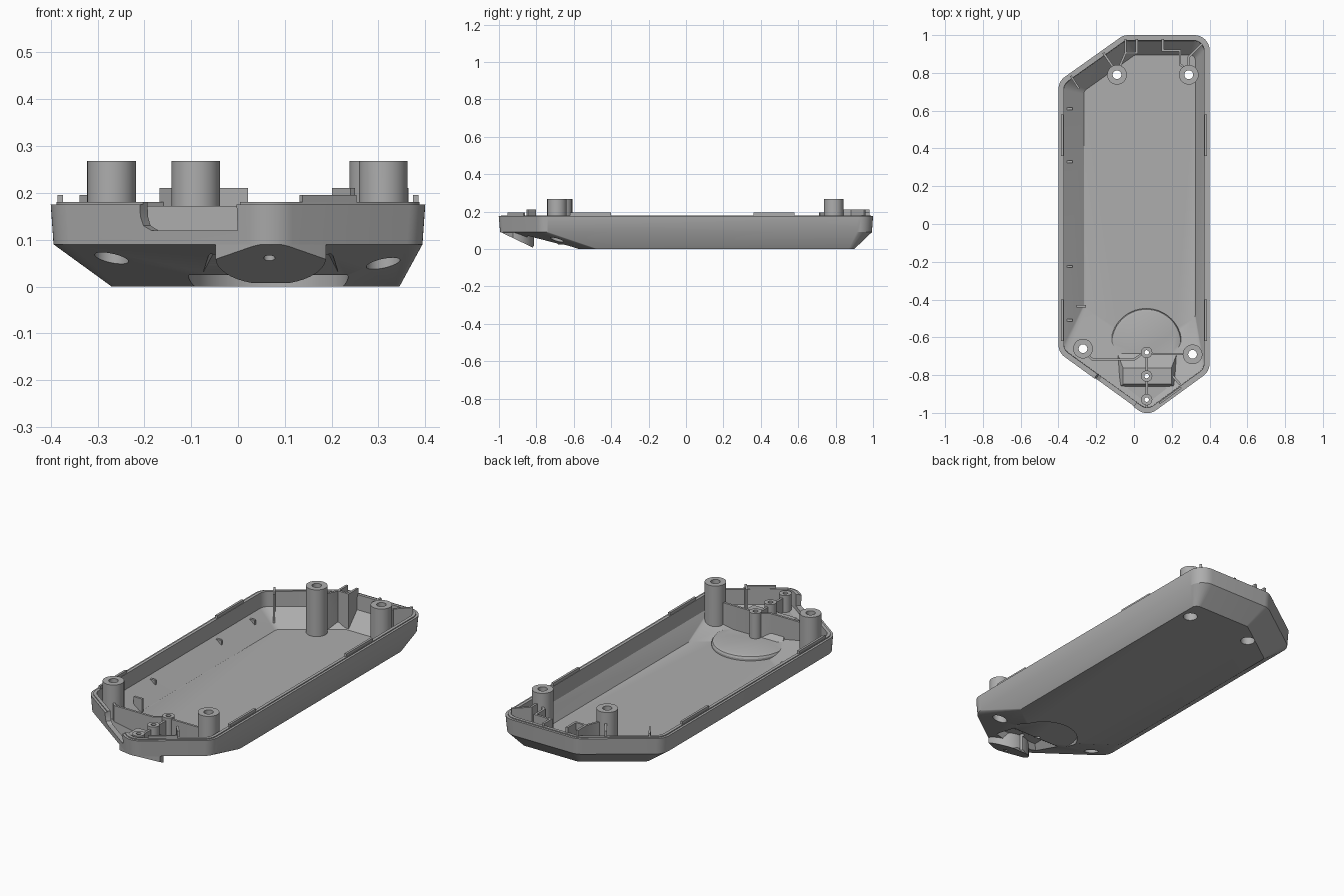
import bpy, bmesh
from math import cos, sin, pi, atan2
from mathutils import Vector

cube = bpy.data.objects.get("Cube")
if cube:
    bpy.data.objects.remove(cube)

grey = bpy.data.materials.new("mid grey plastic")
grey.use_nodes = True
grey.diffuse_color = (0.42, 0.42, 0.42, 1)
grey.node_tree.nodes["Principled BSDF"].inputs["Base Color"].default_value = (0.42, 0.42, 0.42, 1)


def add(name, bm):
    bmesh.ops.recalc_face_normals(bm, faces=bm.faces)
    mesh = bpy.data.meshes.new(name)
    bm.to_mesh(mesh)
    bm.free()
    mesh.materials.append(grey)
    ob = bpy.data.objects.new(name, mesh)
    bpy.context.collection.objects.link(ob)
    return ob


def loft(name, rings):
    """Closed solid through rings of equal point count."""
    bm = bmesh.new()
    loops = [[bm.verts.new(p) for p in ring] for ring in rings]
    n = len(loops[0])
    for a, b in zip(loops, loops[1:]):
        for i in range(n):
            j = (i + 1) % n
            bm.faces.new((a[i], a[j], b[j], b[i]))
    bm.faces.new(loops[0])
    bm.faces.new(loops[-1])
    return add(name, bm)


def turned(name, x, y, steps, n=40):
    """Upright turned solid from (radius, height) steps."""
    return loft(name, [[(x + r * cos(2 * pi * i / n), y + r * sin(2 * pi * i / n), z)
                        for i in range(n)] for r, z in steps])


def hull(name, points):
    bm = bmesh.new()
    for p in points:
        bm.verts.new(p)
    bmesh.ops.convex_hull(bm, input=bm.verts)
    return add(name, bm)


def ribbon(name, path, z0, z1, thick=0.012):
    """Thin upright wall along a path."""
    bm = bmesh.new()
    cols = [(bm.verts.new((x, y, z0)), bm.verts.new((x, y, z1))) for x, y in path]
    for a, b in zip(cols, cols[1:]):
        bm.faces.new((a[0], b[0], b[1], a[1]))
    ob = add(name, bm)
    mod = ob.modifiers.new("thickness", 'SOLIDIFY')
    mod.thickness, mod.offset, mod.use_even_offset = thick, 0, True
    return ob


def carve(ob, cutters, operation='DIFFERENCE'):
    for c in cutters:
        mod = ob.modifiers.new("carve", 'BOOLEAN')
        mod.object, mod.operation, mod.solver = c, operation, 'EXACT'


def bake(ob):
    deps = bpy.context.evaluated_depsgraph_get()
    mesh = bpy.data.meshes.new_from_object(ob.evaluated_get(deps))
    ob.modifiers.clear()
    ob.data = mesh


# Plan outline, counter-clockwise from the front tip
corners = [Vector(c) for c in ((0.07, -1.02), (0.4, -0.78), (0.4, 1.0),
                               (-0.055, 1.0), (-0.4, 0.755), (-0.4, -0.68))]


def outline(insets, radius, z, seg=8):
    """Rounded plan outline, each edge moved in by its own inset."""
    if not isinstance(insets, (list, tuple)):
        insets = [insets] * 6
    edges = []
    for i, c in enumerate(corners):
        d = (corners[(i + 1) % 6] - c).normalized()
        inward = Vector((-d.y, d.x))
        edges.append((c + inward * (insets[i] + radius), d, inward))
    ring = []
    for i in range(6):
        (p, d, m), (q, e, n) = edges[i - 1], edges[i]
        cross = d.x * e.y - d.y * e.x
        w = q - p
        centre = p + d * ((w.x * e.y - w.y * e.x) / cross)
        start = atan2(-m.y, -m.x)
        turn = atan2(cross, d.dot(e))
        for k in range(seg + 1):
            a = start + turn * k / seg
            ring.append((centre.x + radius * cos(a), centre.y + radius * sin(a), z))
    return ring


base = [0.27, 0.055, 0.10, 0.115, 0.13, 0.27]
floor = [0.275, 0.075, 0.105, 0.12, 0.135, 0.275]

# Main tray and the helper solids that shape it
shell = loft("tray_shell", [outline(base, 0.03, 0), outline(0.006, 0.08, 0.09),
                            outline(0, 0.08, 0.175), outline(0.012, 0.07, 0.175),
                            outline(0.012, 0.07, 0.18)])
cavity = loft("cavity_cutter", [outline(floor, 0.03, 0.02), outline(0.03, 0.055, 0.1),
                                outline(0.026, 0.055, 0.3)])
envelope = loft("fitting_limit", [outline(base, 0.03, 0.01), outline(0.014, 0.07, 0.1),
                                  outline(0.014, 0.07, 0.3)])
column = loft("outline_limit", [outline(0.008, 0.07, -0.1), outline(0.008, 0.07, 0.3)])
helpers = [cavity, envelope, column]


def pocket(name, g):
    """Strap pocket under the front tip, grown by g."""
    pts = []
    for s in (-1, 1):
        lo, hi = 0.07 + s * (0.16 + g), 0.07 + s * (0.11 + g)
        pts += [(lo, -0.87 - g, -0.05), (lo, -0.87 - g, 0.03), (hi, -0.83 - g, 0.095 + g),
                (hi, -0.78 + g, 0.095 + g), (lo, -0.65 + g, 0.0), (lo, -0.65 + g, -0.05)]
    return hull(name, pts)


# Raised dome and pocket roof inside, matching recess outside
dome = turned("dome_limit", 0.065, -0.635,
              [(0.188, -0.05), (0.188, 0.03), (0.183, 0.04), (0.17, 0.046)], 64)
roof = pocket("pocket_roof_limit", 0.018)
recess = turned("recess_cutter", 0.065, -0.635, [(0.17, -0.05), (0.17, 0.025)], 64)
strap = pocket("strap_cutter", 0)
carve(cavity, [dome, roof])
bake(cavity)

# Screw and pin drills
posts = [(-0.09, 0.79), (0.29, 0.79), (-0.27, -0.66), (0.31, -0.69)]
pins = [(0.067, y) for y in (-0.68, -0.805, -0.93)]
drills = [turned("screw_drill", x, y, [(0.036, -0.05), (0.036, 0.14), (0.023, 0.14), (0.023, 0.3)])
          for x, y in posts]
drills += [turned("pin_drill", x, y, [(0.012, -0.05), (0.012, 0.3)], 20) for x, y in pins]

# Cable notch through the front right wall
a, b = corners[5], corners[0]
d = (b - a).normalized()
n = Vector((-d.y, d.x))
profile = [(0.235, 0.2), (0.235, 0.15), (0.242, 0.13), (0.262, 0.12), (0.49, 0.12), (0.49, 0.2)]
notch = loft("notch_cutter", [[(*(a + d * s + n * o), z) for s, z in profile]
                              for o in (-0.03, 0.05)])
helpers += [dome, roof, recess, strap, notch] + drills
carve(shell, [cavity, recess, strap, notch] + drills)

# Strap bar hanging under the tip
bar_profile = [(-0.995, 0.092), (-0.82, 0.008), (-0.79, 0.05), (-0.79, 0.1), (-0.86, 0.09)]
bar = loft("strap_bar", [[(x, y, z) for y, z in bar_profile] for x in (-0.06, 0.2)])
bar_round = turned("bar_limit", 0.07, -0.93, [(0.118, -0.1), (0.118, 0.2)], 48)
helpers.append(bar_round)
carve(bar, [bar_round, column], 'INTERSECT')
carve(bar, drills[4:])

# Screw posts and pin bosses
fittings = [turned("screw_post", x, y, [(0.052, 0), (0.052, 0.268)]) for x, y in posts]
fittings += [turned("pin_boss", x, y, [(0.03, 0), (0.03, 0.18)], 24) for x, y in pins]

# Cross rib and spine at the front
fittings += [
    ribbon("front_cross_rib", [(-0.25, -0.69), (-0.22, -0.717), (0.0, -0.717), (0.04, -0.69),
                               (0.067, -0.68), (0.1, -0.688), (0.28, -0.688)], 0, 0.172),
    ribbon("front_spine", [(0.067, -0.68), (0.067, -0.98)], 0, 0.165),
    ribbon("front_guide", [(0.205, -0.805), (0.245, -0.85)], 0, 0.21),
]

# Ribs along the back wall
fittings += [
    ribbon("back_brace", [(-0.165, 0.91), (-0.11, 0.83)], 0, 0.21),
    ribbon("back_bracket", [(-0.075, 0.835), (-0.045, 0.905), (-0.045, 0.98)], 0, 0.21),
    ribbon("back_bracket_arm", [(-0.045, 0.905), (0.015, 0.905), (0.015, 0.98)], 0, 0.21),
    ribbon("back_step_rib", [(0.152, 0.98), (0.152, 0.918), (0.243, 0.918),
                             (0.243, 0.845), (0.27, 0.825)], 0, 0.195),
    ribbon("corner_brace", [(0.29, 0.83), (0.29, 0.885), (0.36, 0.955)], 0, 0.21),
    ribbon("corner_guide", [(-0.335, 0.785), (-0.29, 0.715)], 0, 0.195, 0.01),
]

# Small locating ticks along the right wall
for y in (0.61, 0.33, -0.225, -0.51):
    fittings.append(ribbon("wall_tick", [(-0.355, y), (-0.325, y)], 0, 0.09))
fittings.append(ribbon("floor_tick", [(-0.305, -0.435), (-0.255, -0.435)], 0, 0.09))

# Raised lip tabs on the rim
for x in (-0.38, 0.38):
    for y in (-0.62, 0.36):
        fittings.append(ribbon("lip_tab", [(x, y), (x, y + 0.22)], 0.15, 0.195))
fittings.append(ribbon("front_lip_tab", [(0.135, -0.95), (0.25, -0.866)], 0.15, 0.195))

for part in fittings:
    carve(part, [envelope], 'INTERSECT')
    if "tab" not in part.name and "tick" not in part.name:
        carve(part, [recess, strap] + drills)

# Finish every part with crisp edges and smooth rounds
finished = [shell, bar] + fittings
for ob in finished:
    bake(ob)
for ob in helpers:
    bpy.data.objects.remove(ob)
bpy.ops.object.select_all(action='DESELECT')
for ob in finished:
    ob.select_set(True)
bpy.context.view_layer.objects.active = shell
bpy.ops.object.shade_smooth_by_angle(angle=0.45)
